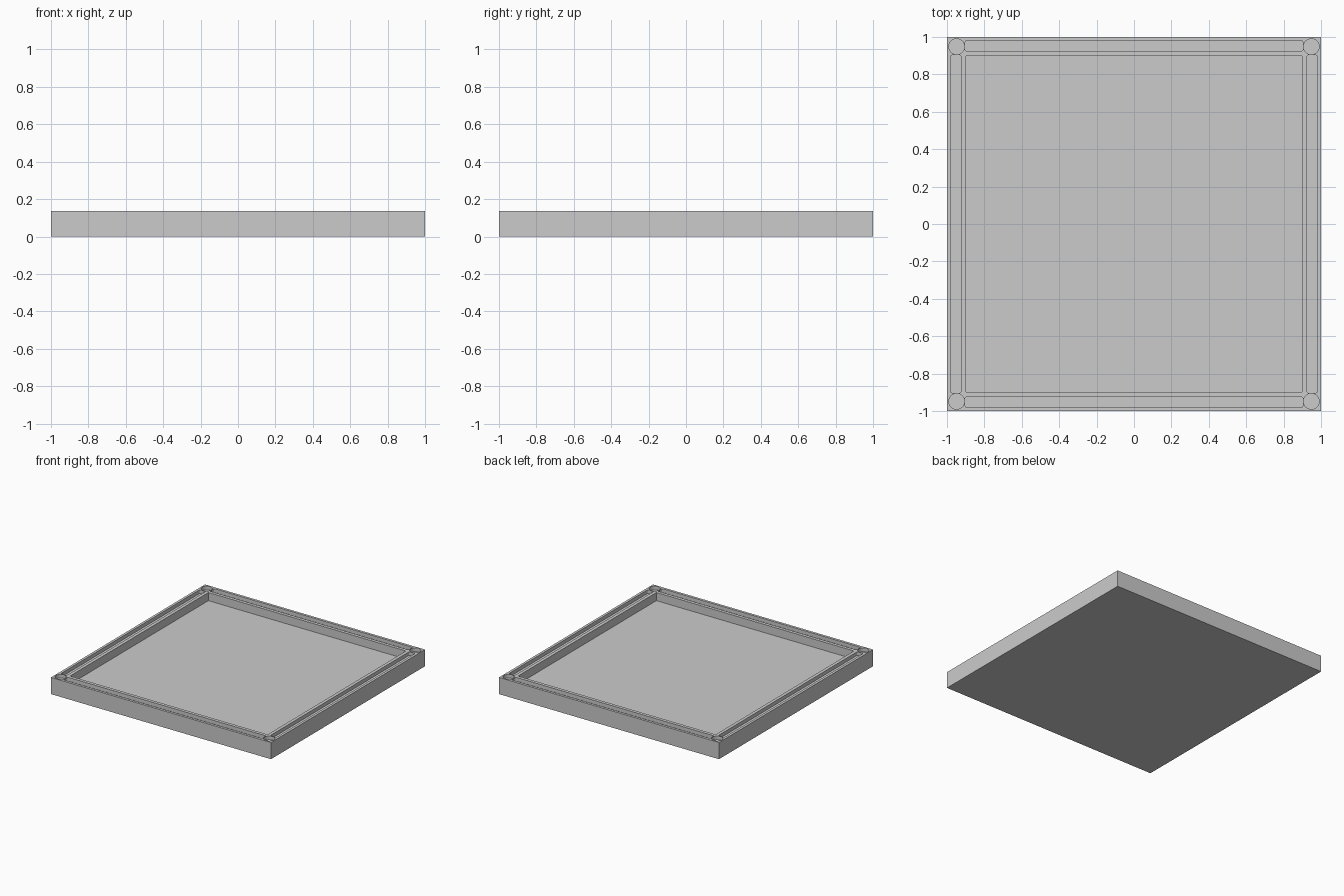
import bpy
import bmesh
from mathutils import Matrix

cube = bpy.data.objects.get("Cube")
if cube:
    bpy.data.objects.remove(cube, do_unlink=True)

HEIGHT = 0.137
FLOOR = 0.07
GROOVE_DEPTH = 0.03
RIM = 0.952       # centre line of the rim grooves
HOLE = 0.948      # corner hole offset

grey = bpy.data.materials.new("light grey")
grey.use_nodes = True
colour = (0.6, 0.6, 0.6, 1)
grey.diffuse_color = colour
grey.node_tree.nodes["Principled BSDF"].inputs["Base Color"].default_value = colour


def finish(name, bm):
    mesh = bpy.data.meshes.new(name)
    bm.to_mesh(mesh)
    bm.free()
    mesh.materials.append(grey)
    obj = bpy.data.objects.new(name, mesh)
    bpy.context.collection.objects.link(obj)
    return obj


def box(name, centre, size, rounding=0):
    bm = bmesh.new()
    bmesh.ops.create_cube(bm, size=1, matrix=Matrix.Translation(centre) @ Matrix.Diagonal((*size, 1)))
    if rounding:
        upright = [e for e in bm.edges
                   if abs(e.verts[0].co.z - e.verts[1].co.z) > 0.01]
        bmesh.ops.bevel(bm, geom=upright, offset=rounding, segments=4,
                        profile=0.5, affect='EDGES')
    return finish(name, bm)


def cylinder(name, centre, radius, depth):
    bm = bmesh.new()
    bmesh.ops.create_cone(bm, cap_ends=True, segments=48, radius1=radius, radius2=radius,
                          depth=depth, matrix=Matrix.Translation(centre))
    return finish(name, bm)


# Solid slab that becomes the tray
tray = box("tray", (0, 0, HEIGHT / 2), (2, 2, HEIGHT))

# Central recess
cutters = [box("recess_cutter", (0, 0, FLOOR + 0.1), (1.796, 1.796, 0.2))]

# Rim grooves and corner holes, cut to the same depth
cut_height = 2 * GROOVE_DEPTH
for s in (-1, 1):
    cutters.append(box("groove_cutter", (s * RIM, 0, HEIGHT), (0.054, 1.806, cut_height), 0.008))
    cutters.append(box("groove_cutter", (0, s * RIM, HEIGHT), (1.806, 0.054, cut_height), 0.008))
    for t in (-1, 1):
        cutters.append(cylinder("hole_cutter", (s * HOLE, t * HOLE, HEIGHT), 0.042, cut_height))

bpy.context.view_layer.objects.active = tray
for cutter in cutters:
    cutter.hide_render = True
    cut = tray.modifiers.new("cut", 'BOOLEAN')
    cut.operation = 'DIFFERENCE'
    cut.solver = 'EXACT'
    cut.object = cutter
    bpy.ops.object.modifier_apply(modifier=cut.name)
    bpy.data.objects.remove(cutter, do_unlink=True)

# Round hole walls smooth, all other edges sharp
bpy.ops.object.select_all(action='DESELECT')
tray.select_set(True)
bpy.ops.object.shade_smooth_by_angle()
